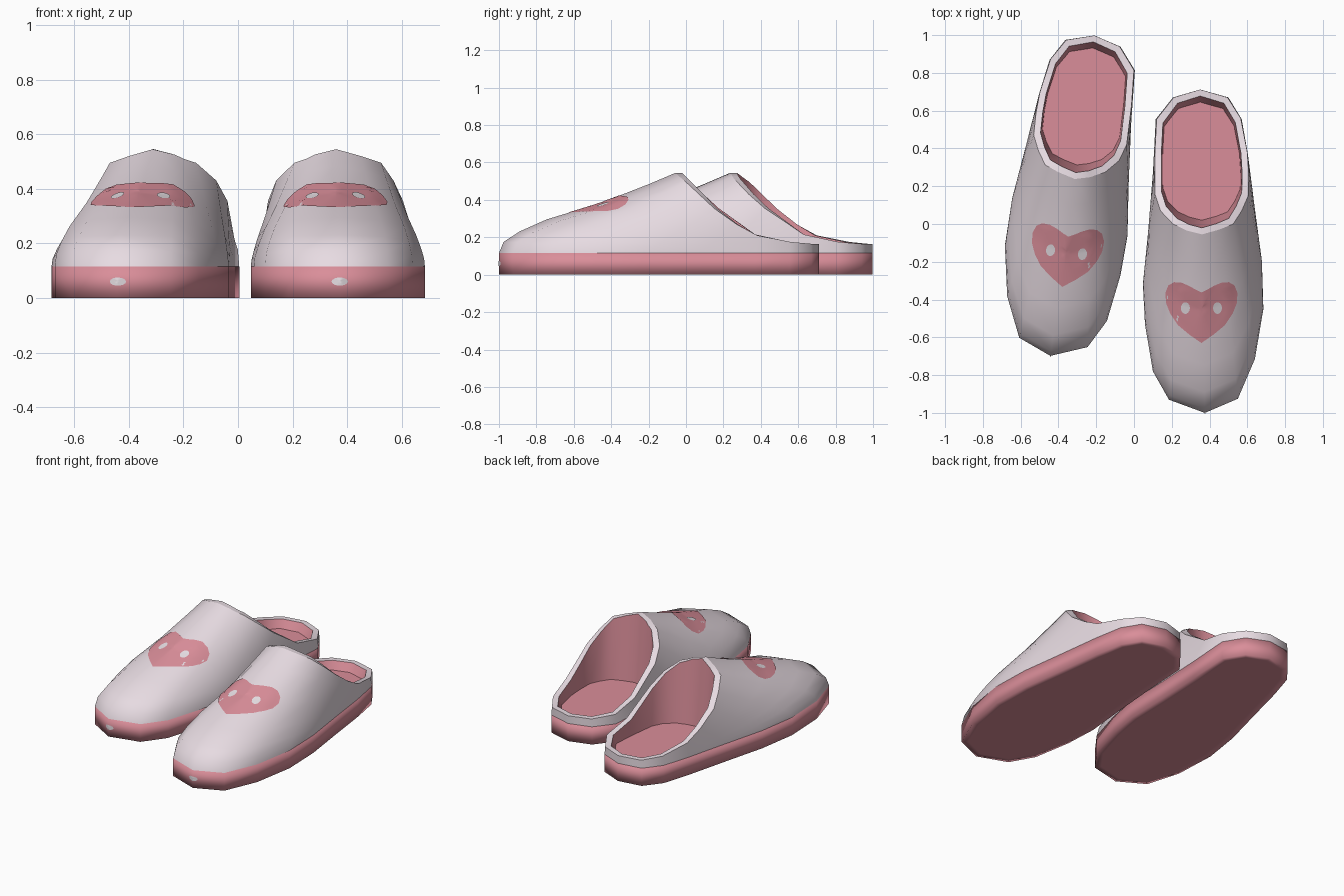
import bpy
import bmesh
from math import radians, sin, cos, pi, hypot
from mathutils import Vector, Matrix
from mathutils.bvhtree import BVHTree

cube = bpy.data.objects.get("Cube")
if cube:
    bpy.data.objects.remove(cube, do_unlink=True)


def material(name, colour):
    mat = bpy.data.materials.new(name)
    mat.use_nodes = True
    mat.diffuse_color = (*colour, 1)
    bsdf = next(n for n in mat.node_tree.nodes if n.type == 'BSDF_PRINCIPLED')
    bsdf.inputs["Base Color"].default_value = (*colour, 1)
    bsdf.inputs["Roughness"].default_value = 0.8
    return mat


PINK = material("dusty pink", (0.70, 0.27, 0.32))
PALE = material("pale lilac grey", (0.80, 0.71, 0.76))
WHITE = material("soft white", (0.86, 0.80, 0.84))

SOLE_TOP = 0.115
OPENING = Vector((.357, .33, 0))

# Each column runs from the sole outline (x, y) up to the opening rim (x, y, z),
# starting at the toe and going round by the outer side to the heel and back
COLUMNS = [
    (.375, -1, .36, -.055, .545), (.55, -.925, .45, -.03, .52),
    (.64, -.715, .525, 0, .495), (.685, -.45, .57, .07, .43),
    (.677, -.195, .605, .15, .355), (.64, .08, .607, .27, .27),
    (.603, .37, .6, .38, .21), (.57, .555, .565, .56, .175),
    (.5, .67, .495, .67, .165), (.35, .712, .35, .712, .165),
    (.206, .67, .21, .67, .165), (.115, .555, .12, .555, .175),
    (.1, .27, .11, .37, .215), (.074, -.05, .11, .16, .355),
    (.047, -.32, .14, .07, .43), (.058, -.53, .206, 0, .495),
    (.1, -.78, .25, -.02, .51), (.185, -.93, .28, -.035, .525),
]
# How the upper rises from the sole (0) to the rim (1) at the toe
RISE = [(0, 0), (.026, .14), (.117, .27), (.27, .42), (.57, .62), (.85, .86), (1, 1)]


def loft(rings):
    """Skin a list of closed rings of points."""
    bm = bmesh.new()
    loops = [[bm.verts.new(p) for p in ring] for ring in rings]
    for low, high in zip(loops, loops[1:]):
        for i in range(len(low)):
            j = (i + 1) % len(low)
            bm.faces.new((low[i], low[j], high[j], high[i]))
    return bm, loops


def build_sole():
    bm, loops = loft([[(c[0], c[1], z) for c in COLUMNS] for z in (0, SOLE_TOP)])
    caps = [bm.faces.new(reversed(loops[0])), bm.faces.new(loops[-1])]
    bm.normal_update()
    bmesh.ops.inset_individual(bm, faces=caps, thickness=.04)
    return bm


def column_point(column, t, rise):
    """Short side columns climb straighter than the domed toe."""
    x, y, rx, ry, rz = column
    dome = min(1, hypot(rx - x, ry - y) / .9)
    climb = t + (rise - t) * dome
    return Vector((x + (rx - x) * t, y + (ry - y) * t, SOLE_TOP + (rz - SOLE_TOP) * climb))


def shrink(ring, sx, sy):
    return [Vector((OPENING.x + (p.x - OPENING.x) * sx, OPENING.y + (p.y - OPENING.y) * sy, p.z))
            for p in ring]


def build_upper():
    rings = [[column_point(c, t, rise) for c in COLUMNS] for t, rise in RISE]
    # Level rim, then the lining dropping to the insole
    inner_rim = shrink(rings[-1], .86, .91)
    lining_foot = [Vector((p.x, p.y, SOLE_TOP - .015)) for p in shrink(inner_rim, .96, .88)]
    bm, loops = loft(rings + [inner_rim, lining_foot])
    for loop in loops[-3:-1]:
        for a, b in zip(loop, loop[1:] + loop[:1]):
            bm.edges.get((a, b)).smooth = False
    for face in list(bm.faces)[-len(COLUMNS):]:
        face.material_index = 1
    return bm


def build_patch(target, outline, centre, direction, lift, steps=8):
    """Thin painted patch: concentric copies of an outline dropped on a surface."""
    tree = BVHTree.FromBMesh(target)
    direction = Vector(direction)
    centre = Vector(centre)

    def drop(p):
        hit = tree.ray_cast(p, direction)[0]
        return (hit if hit else p) - direction * lift

    rings = [[drop(centre.lerp(Vector(p), k / steps)) for p in outline]
             for k in range(1, steps + 1)]
    bm, loops = loft(rings)
    hub = bm.verts.new(drop(centre))
    for i, v in enumerate(loops[0]):
        bm.faces.new((hub, v, loops[0][(i + 1) % len(outline)]))
    bm.normal_update()
    bmesh.ops.reverse_faces(bm, faces=[f for f in bm.faces if f.normal.dot(direction) > 0])
    return bm


def ellipse(centre, u, v, count=14):
    c, u, v = Vector(centre), Vector(u), Vector(v)
    return [c + u * cos(2 * pi * i / count) + v * sin(2 * pi * i / count) for i in range(count)]


def add_object(name, source, matrix, mats, angle):
    bm = source.copy()
    bm.transform(matrix)
    if matrix.determinant() < 0:
        bmesh.ops.reverse_faces(bm, faces=bm.faces[:])
    mesh = bpy.data.meshes.new(name)
    bm.to_mesh(mesh)
    bm.free()
    for mat in mats:
        mesh.materials.append(mat)
    obj = bpy.data.objects.new(name, mesh)
    bpy.context.scene.collection.objects.link(obj)
    bpy.ops.object.select_all(action='DESELECT')
    obj.select_set(True)
    bpy.context.view_layer.objects.active = obj
    bpy.ops.object.shade_smooth_by_angle(angle=radians(angle), keep_sharp_edges=True)


sole = build_sole()
upper = build_upper()
parts = {"sole": (sole, [PINK], 120), "upper": (upper, [PALE, PINK], 50)}

# Heart on the instep, from one half outline mirrored about its axis
AXIS = .357
HALF = [(.03, -.348), (.065, -.328), (.105, -.311), (.145, -.308), (.175, -.325),
        (.191, -.365), (.187, -.42), (.165, -.475), (.125, -.535), (.065, -.585)]
heart_outline = ([(AXIS, -.362, 1)] + [(AXIS + x, y, 1) for x, y in HALF] + [(AXIS, -.63, 1)]
                 + [(AXIS - x, y, 1) for x, y in reversed(HALF)])
DOWN = (0, 0, -1)
parts["heart"] = (build_patch(upper, heart_outline, (AXIS, -.45, 1), DOWN, .004), [PINK], 50)

# Two dots on the heart
for label, side in (("outer", 1), ("inner", -1)):
    c = (AXIS + side * .085, -.445, 1)
    dot = ellipse(c, (.024, 0, 0), (0, .031, 0))
    parts[label + "_heart_dot"] = (build_patch(upper, dot, c, DOWN, .007, 3), [WHITE], 50)

# Small pale mark on the front of the sole
c = (.373, -2, .06)
mark = ellipse(c, (.03, 0, 0), (0, 0, .015))
parts["toe_mark"] = (build_patch(sole, mark, c, (0, 1, 0), .003, 4), [WHITE], 50)

# The second slipper is a mirrored copy, turned and set further back
placements = {
    "left": Matrix.Identity(4),
    "right": (Matrix.Translation((-.38, -.333, 0)) @ Matrix.Rotation(radians(-7), 4, 'Z')
              @ Matrix.Translation((AXIS, .63, 0)) @ Matrix.Scale(-1, 4, (1, 0, 0))),
}
for side, matrix in placements.items():
    for name, (bm, mats, angle) in parts.items():
        add_object(side + "_" + name, bm, matrix, mats, angle)
